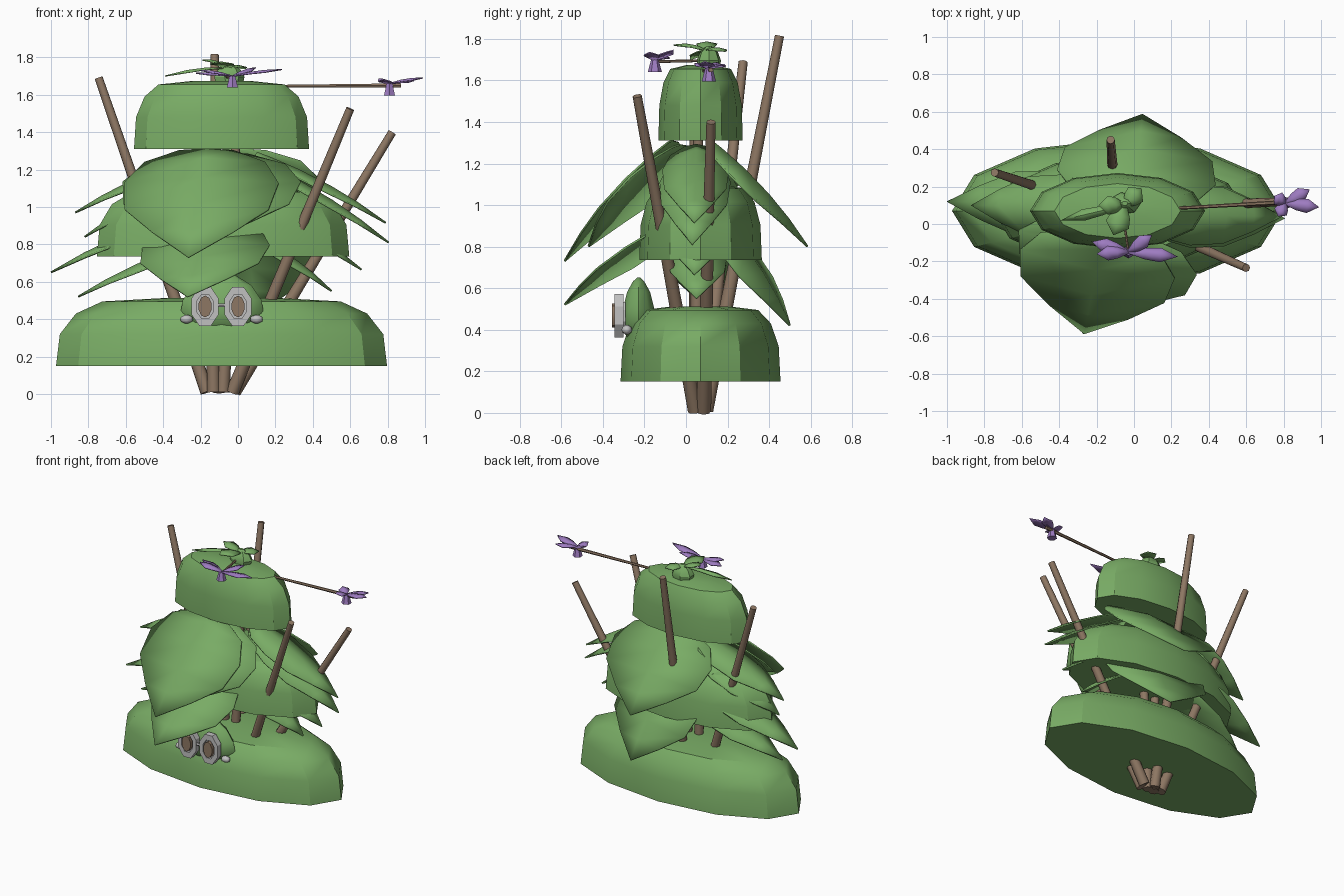
import bpy, bmesh, math
from mathutils import Vector

if "Cube" in bpy.data.objects:
    bpy.data.objects.remove(bpy.data.objects["Cube"])


def material(name, rgb):
    m = bpy.data.materials.new(name)
    m.diffuse_color = (*rgb, 1)
    m.use_nodes = True
    m.node_tree.nodes["Principled BSDF"].inputs["Base Color"].default_value = m.diffuse_color
    return m


GREEN = material("leaf_green", (0.19, 0.41, 0.13))
BROWN = material("bark_brown", (0.27, 0.185, 0.125))
PURPLE = material("petal_purple", (0.34, 0.20, 0.53))
GREY = material("frame_grey", (0.53, 0.53, 0.53))


def finish(name, bm, mat, angle=35):
    bmesh.ops.recalc_face_normals(bm, faces=bm.faces)
    me = bpy.data.meshes.new(name)
    bm.to_mesh(me)
    bm.free()
    me.materials.append(mat)
    ob = bpy.data.objects.new(name, me)
    bpy.context.collection.objects.link(ob)
    bpy.ops.object.select_all(action='DESELECT')
    ob.select_set(True)
    bpy.context.view_layer.objects.active = ob
    bpy.ops.object.shade_smooth_by_angle(angle=math.radians(angle))
    return ob


def lathe(name, profile, centre, sx, sy, sides, mat, angle=35):
    """Stack elliptical rings of (radius, height); close bottom and top."""
    bm = bmesh.new()
    rings = []
    for r, z in profile:
        rings.append([bm.verts.new((centre[0] + sx * r * math.cos(math.tau * i / sides),
                                    centre[1] + sy * r * math.sin(math.tau * i / sides),
                                    centre[2] + z)) for i in range(sides)])
    for a, b in zip(rings, rings[1:]):
        for i in range(sides):
            j = (i + 1) % sides
            bm.faces.new((a[i], a[j], b[j], b[i]))
    bm.faces.new(rings[0])
    bm.faces.new(rings[-1])
    return finish(name, bm, mat, angle)


def rod(name, p, q, r1, r2, mat, sides=8):
    """Tapered rod between two points."""
    p, q = Vector(p), Vector(q)
    d = q - p
    bm = bmesh.new()
    bmesh.ops.create_cone(bm, cap_ends=True, segments=sides, radius1=r1, radius2=r2, depth=d.length)
    rot = Vector((0, 0, 1)).rotation_difference(d).to_matrix()
    for v in bm.verts:
        v.co = rot @ v.co + (p + q) / 2
    return finish(name, bm, mat, 50)


LEAF = [(0, .35), (.1, .78), (.3, 1), (.55, .93), (.77, .52)]
PETAL = [(0, .2), (.35, .8), (.65, 1)]


def leaf(name, root, tip, width, cup=.04, bulge=.03, mat=GREEN, shape=LEAF, thick=.01):
    """Cupped leaf from root to tip with a raised midrib."""
    root, tip = Vector(root), Vector(tip)
    d = tip - root
    side = d.cross(Vector((0, 0, 1))).normalized()
    up = side.cross(d).normalized()
    bm = bmesh.new()
    rows = []
    for v, w in shape:
        mid = root + d * v + up * bulge * 4 * v * (1 - v)
        rows.append([bm.verts.new(mid + side * s * w * width / 2 - up * cup * w * abs(s))
                     for s in (-1, 0, 1)])
    end = bm.verts.new(tip)
    for a, b in zip(rows, rows[1:]):
        for i in (0, 1):
            bm.faces.new((a[i], a[i + 1], b[i + 1], b[i]))
    for i in (0, 1):
        bm.faces.new((rows[-1][i], rows[-1][i + 1], end))
    ob = finish(name, bm, mat)
    mod = ob.modifiers.new("thickness", 'SOLIDIFY')
    mod.thickness = thick
    mod.offset = 0
    return ob


# Three foliage domes
DOME = [(1, 0), (.977, .17), (.88, .28), (.72, .345), (.35, .363)]
for name, x, z, sx, sy in (("bottom_foliage", -.088, .15, .885, .385),
                           ("middle_foliage", -.08, .735, .675, .295),
                           ("top_foliage", -.088, 1.31, .468, .203)):
    lathe(name, DOME, (x, .07, z), sx, sy, 12, GREEN, 32)

# Trunk bundle, fanning out into branches
for i, (base, tip) in enumerate([
        ((-.165, .08, .01), (-.745, .275, 1.69)),
        ((-.10, .095, .01), (-.125, .45, 1.815)),
        ((-.03, .045, .01), (.6, -.235, 1.525)),
        ((-.02, .085, .01), (.825, .12, 1.40)),
        ((-.13, .05, .01), (-.16, .04, 1.55)),
        ((-.08, .05, .01), (.0, .06, 1.55))]):
    rod(f"branch_{i + 1}", base, tip, .036, .022, BROWN)

# Large front and back leaves
leaf("front_leaf_upper", (-.17, -.07, 1.31), (-.265, -.585, .73), .84)
leaf("front_leaf_under", (-.11, -.03, 1.29), (-.22, -.47, .80), .98)
leaf("front_leaf_lower", (-.13, -.05, .93), (-.27, -.585, .52), .70)
leaf("back_leaf_upper", (0, .12, 1.31), (.045, .585, .80), .85)
leaf("back_leaf_lower", (.02, .15, .95), (.10, .50, .42), .75)

# Side leaves, stacked in pairs
for i, (root, tip, w) in enumerate([
        ((.10, .05, 1.29), (.79, .04, .915), .32),
        ((.10, .05, 1.25), (.805, .03, .81), .34),
        ((.10, .06, 1.00), (.66, .04, .665), .30),
        ((.05, .06, .85), (.50, .05, .55), .28),
        ((-.20, .09, 1.27), (-.87, .10, .97), .34),
        ((-.20, .09, 1.18), (-.82, .08, .84), .34),
        ((-.20, .10, 1.00), (-1.0, .12, .65), .36),
        ((-.15, .10, .83), (-.855, .09, .52), .34)]):
    leaf(f"side_leaf_{i + 1}", root, tip, w)

# Hanging green bud wearing spectacles
lathe("bud_face", [(.35, 0), (.75, .035), (1, .10), (.95, .17), (.7, .25), (.35, .30), (.08, .32)],
      (-.085, -.228, .332), .222, .083, 10, GREEN, 50)


def oval(name, x, z, rx, rz, y0, y1, mat, sides=8, hole=0):
    """Upright oval disc or ring between two depths."""
    bm = bmesh.new()

    def ring(k, y):
        return [bm.verts.new((x + k * rx * math.cos(math.tau * (i + .5) / sides), y,
                              z + k * rz * math.sin(math.tau * (i + .5) / sides)))
                for i in range(sides)]
    loops = [ring(1, y1), ring(1, y0)]
    if hole:
        loops += [ring(hole, y0), ring(hole, y1)]
        pairs = list(zip(loops, loops[1:] + loops[:1]))
    else:
        pairs = [(loops[0], loops[1])]
        bm.faces.new(loops[0])
        bm.faces.new(loops[1])
    for a, b in pairs:
        for i in range(sides):
            j = (i + 1) % sides
            bm.faces.new((a[i], a[j], b[j], b[i]))
    return finish(name, bm, mat, 30)


for s, label in ((-1, "left"), (1, "right")):
    x = -.088 + s * .088
    oval(f"{label}_spectacle_rim", x, .468, .078, .114, -.345, -.30, GREY, 8, .62)
    oval(f"{label}_spectacle_lens", x, .468, .05, .072, -.325, -.29, GREY)
    oval(f"{label}_eye", x, .468, .036, .058, -.355, -.32, BROWN, 10)
    lathe(f"{label}_cheek_bead", [(.3, -.022), (.9, -.012), (1, 0), (.9, .012), (.3, .022)],
          (-.088 + s * .187, -.285, .40), .034, .025, 8, GREY, 60)
rod("spectacle_bridge", (-.12, -.33, .475), (-.055, -.33, .475), .01, .01, GREY, 6)

# Flowers on thin twigs
rod("side_twig", (.15, .08, 1.645), (.87, .12, 1.65), .008, .012, BROWN, 6)
rod("front_twig", (-.06, .06, 1.695), (-.028, -.16, 1.69), .007, .007, BROWN, 6)


def flower(name, c, height, tips):
    rod(f"{name}_cup", (c[0], c[1], c[2] - height), c, .034, .018, PURPLE, 6)
    for i, t in enumerate(tips):
        leaf(f"{name}_petal_{i + 1}", c, t, .075, .01, .008, PURPLE, PETAL, .006)


flower("front_flower", (-.03, -.15, 1.70), .06,
       [(-.225, -.095, 1.715), (.235, -.175, 1.735), (.095, -.06, 1.745), (-.20, -.16, 1.73)])
flower("side_flower", (.81, .11, 1.66), .065,
       [(.99, .09, 1.69), (.94, .185, 1.675), (.77, .04, 1.68), (.75, .15, 1.685)])

# Crown bud with small sprouting leaves
lathe("crown_bud", [(.9, 0), (1, .035), (.75, .075), (.2, .105)],
      (-.05, .11, 1.66), .085, .06, 7, GREEN, 30)
for i, (tip, w) in enumerate([((-.19, .10, 1.785), .10), ((-.11, -.06, 1.77), .13),
                              ((.04, .19, 1.74), .11), ((-.39, .02, 1.70), .06)]):
    leaf(f"crown_leaf_{i + 1}", (-.05, .10, 1.745), tip, w, .01, .015, GREEN, PETAL, .006)
